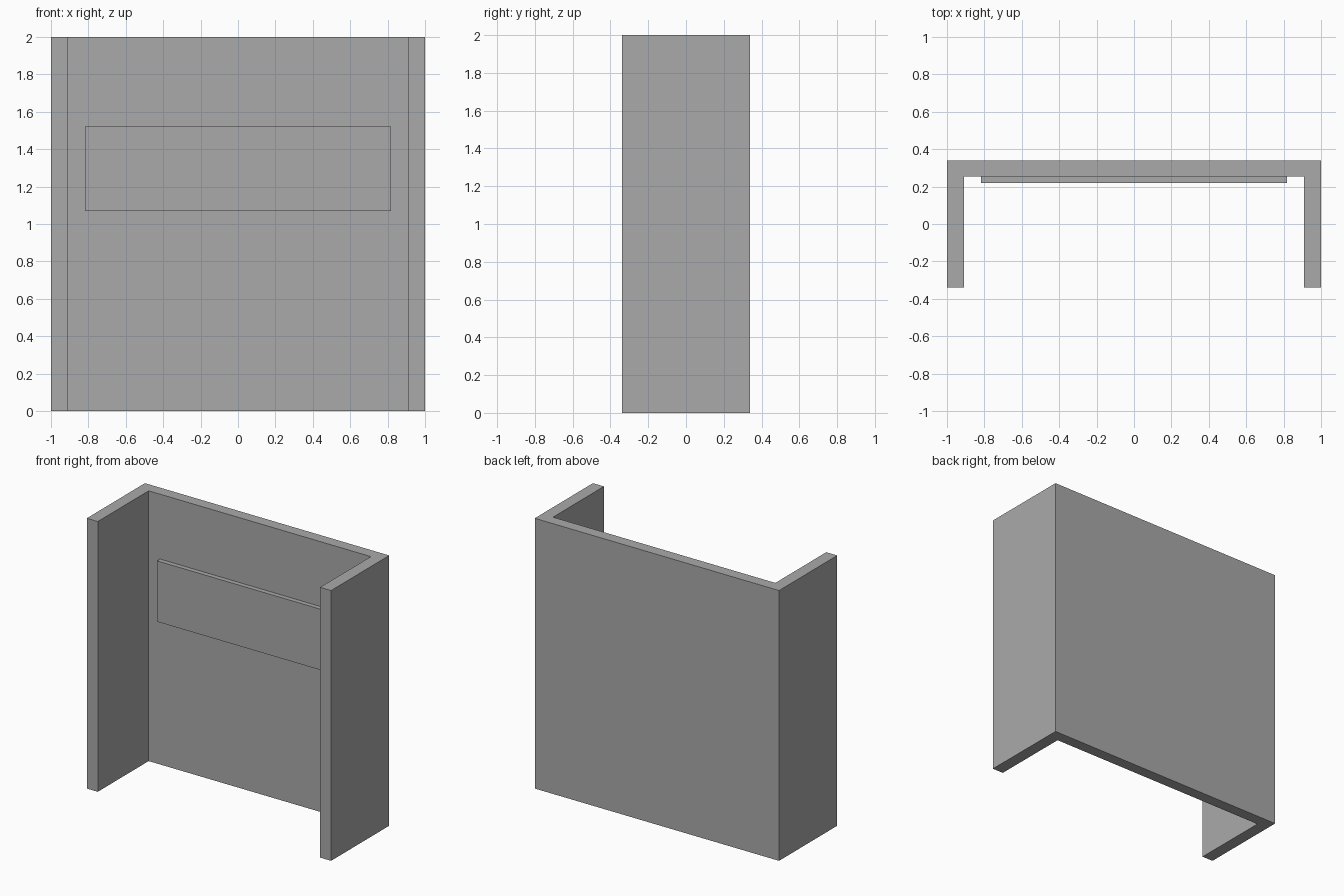
import bpy
import bmesh

cube = bpy.data.objects.get("Cube")
if cube:
    bpy.data.objects.remove(cube, do_unlink=True)

# One plain grey for everything
grey = bpy.data.materials.new("plain_grey")
grey.use_nodes = True
colour = (0.4, 0.4, 0.4, 1)
grey.diffuse_color = colour
grey.node_tree.nodes["Principled BSDF"].inputs["Base Color"].default_value = colour


def extrude_outline(name, outline, bottom, top):
    """Raise a flat outline (x, y) from bottom to top as a solid."""
    bm = bmesh.new()
    face = bm.faces.new([bm.verts.new((x, y, bottom)) for x, y in outline])
    raised = bmesh.ops.extrude_face_region(bm, geom=[face])["geom"]
    verts = [v for v in raised if isinstance(v, bmesh.types.BMVert)]
    bmesh.ops.translate(bm, verts=verts, vec=(0, 0, top - bottom))
    bmesh.ops.recalc_face_normals(bm, faces=bm.faces)
    mesh = bpy.data.meshes.new(name)
    bm.to_mesh(mesh)
    bm.free()
    mesh.materials.append(grey)
    obj = bpy.data.objects.new(name, mesh)
    bpy.context.collection.objects.link(obj)
    return obj


# U-shaped surround: back wall with two side walls, open to the front
half_width, half_depth, wall = 1.0, 0.34, 0.09
inner_x, inner_y = half_width - wall, half_depth - wall + 0.005
left_half = [(half_width, half_depth), (half_width, -half_depth),
             (inner_x, -half_depth), (inner_x, inner_y)]
right_half = [(-x, y) for x, y in reversed(left_half)]
extrude_outline("surround_walls", left_half + right_half, 0, 2)

# Shallow panel mounted on the inside of the back wall
panel_x, panel_front = 0.817, 0.22
extrude_outline("wall_panel",
                [(-panel_x, panel_front), (panel_x, panel_front),
                 (panel_x, inner_y), (-panel_x, inner_y)],
                1.07, 1.52)
